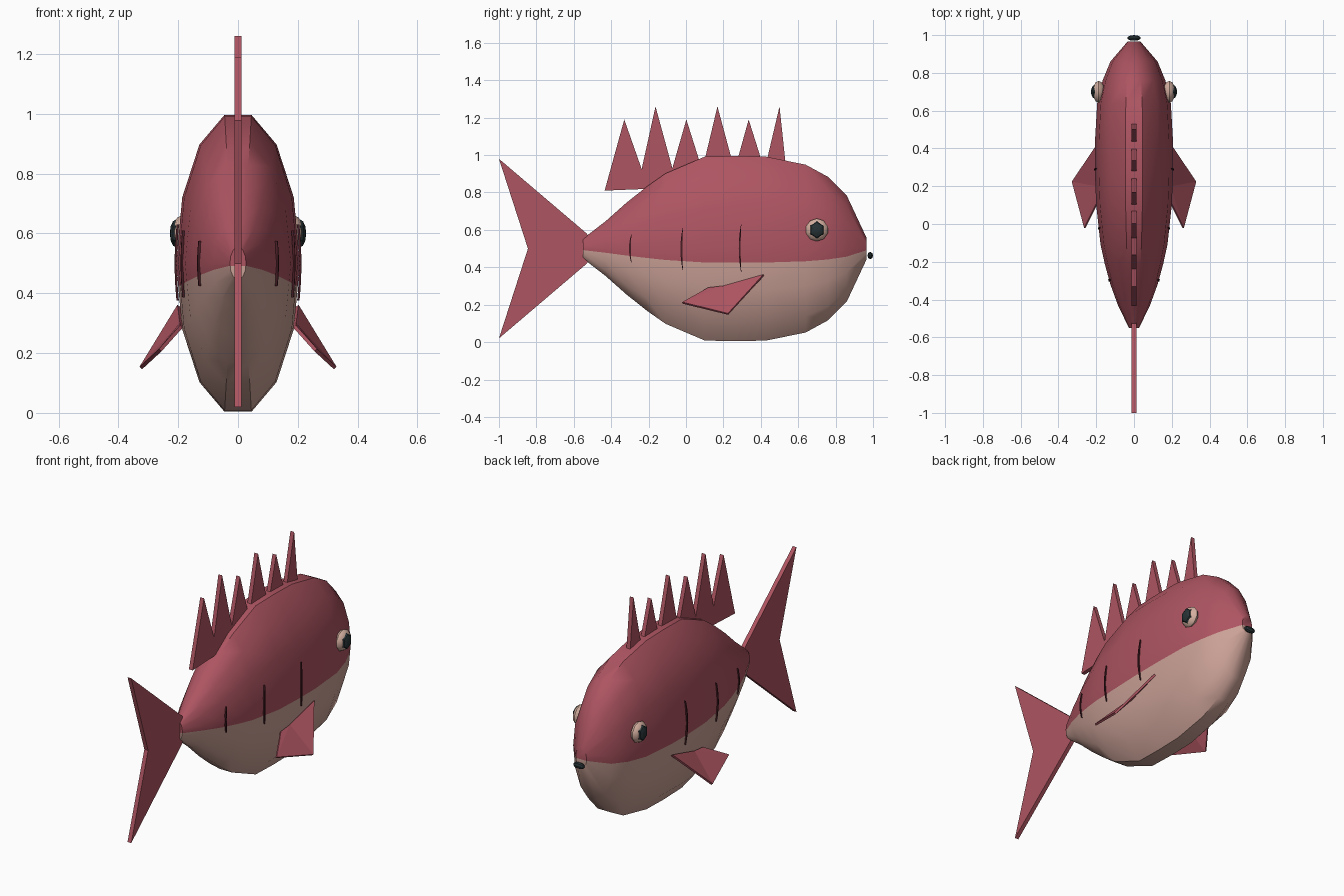
import bpy, bmesh, math
from mathutils import Vector

if "Cube" in bpy.data.objects:
    bpy.data.objects.remove(bpy.data.objects["Cube"])


def material(name, rgb):
    m = bpy.data.materials.new(name)
    m.diffuse_color = (*rgb, 1)
    m.use_nodes = True
    m.node_tree.nodes["Principled BSDF"].inputs["Base Color"].default_value = m.diffuse_color
    return m


RED = material("rose red", (0.42, 0.09, 0.12))
BELLY = material("pale belly", (0.60, 0.36, 0.31))
EYE = material("eye cream", (0.66, 0.43, 0.35))
DARK = material("near black", (0.02, 0.032, 0.035))
LINE = material("deep maroon", (0.06, 0.012, 0.018))


def mesh_object(name, verts, faces, *mats):
    me = bpy.data.meshes.new(name)
    me.from_pydata(verts, [], faces)
    bm = bmesh.new()
    bm.from_mesh(me)
    bmesh.ops.recalc_face_normals(bm, faces=bm.faces)
    bm.to_mesh(me)
    bm.free()
    ob = bpy.data.objects.new(name, me)
    bpy.context.collection.objects.link(ob)
    for m in mats:
        me.materials.append(m)
    return ob


def smooth(ob, angle):
    bpy.ops.object.select_all(action='DESELECT')
    ob.select_set(True)
    bpy.context.view_layer.objects.active = ob
    bpy.ops.object.shade_smooth_by_angle(angle=math.radians(angle))


# Body: 14-sided rings (y, half width, half height), with an extra pair of
# points on each ring where the back colour meets the belly colour
RINGS = [(-0.55, 0.027, 0.055), (-0.43, 0.085, 0.150), (-0.32, 0.125, 0.250),
         (-0.21, 0.155, 0.340), (-0.11, 0.177, 0.412), (0.10, 0.200, 0.504),
         (0.27, 0.207, 0.508), (0.43, 0.207, 0.504), (0.64, 0.195, 0.460),
         (0.76, 0.166, 0.393), (0.86, 0.125, 0.290), (0.965, 0.035, 0.060)]
MID = 0.5
SPLIT = 0.34
unit = [(math.sin(a), math.cos(a)) for a in
        [math.pi * (2 * i + 1) / 14 for i in range(14)]]
lower_x, lower_z = unit[4]
split_x, split_z = 1 + (lower_x - 1) * SPLIT, lower_z * SPLIT
unit = unit[:4] + [(split_x, split_z)] + unit[4:10] + [(-split_x, split_z)] + unit[10:]
n = len(unit)
verts = [(w * x, y, MID + h * z) for y, w, h in RINGS for x, z in unit]
faces = [(r * n + i, r * n + (i + 1) % n, (r + 1) * n + (i + 1) % n, (r + 1) * n + i)
         for r in range(len(RINGS) - 1) for i in range(n)]
last = (len(RINGS) - 1) * n
for start in (0, last):
    faces.append(tuple(start + i for i in range(4, 12)))
    faces.append(tuple(start + i for i in (11, 12, 13, 14, 15, 0, 1, 2, 3, 4)))
body = mesh_object("body", verts, faces, RED, BELLY)
for p in body.data.polygons:
    columns = [v % n for v in p.vertices]
    p.material_index = int(all(4 <= c <= 11 for c in columns))
smooth(body, 40)


def body_x(y, z):
    """Half width of the body at a given length and height."""
    for (y0, w0, h0), (y1, w1, h1) in zip(RINGS, RINGS[1:]):
        if y0 <= y <= y1:
            t = (y - y0) / (y1 - y0)
            w, h = w0 + (w1 - w0) * t, h0 + (h1 - h0) * t
            return w * math.sqrt(max(0, 1 - ((z - MID) / h) ** 2))


def flat_fin(name, outline, half):
    """Plate in the middle plane from a (y, z) outline."""
    k = len(outline)
    vs = [(s * half, y, z) for s in (-1, 1) for y, z in outline]
    fs = [tuple(range(k)), tuple(range(k, 2 * k))]
    fs += [(i, (i + 1) % k, k + (i + 1) % k, k + i) for i in range(k)]
    return mesh_object(name, vs, fs, RED)


# Tail and spiny dorsal fin
flat_fin("tail_fin", [(-1, 0.98), (-0.845, 0.5), (-1, 0.02),
                      (-0.53, 0.42), (-0.49, 0.5), (-0.53, 0.58)], 0.012)
flat_fin("dorsal_fin", [(-0.435, 0.81), (-0.33, 1.19), (-0.237, 0.925), (-0.163, 1.26),
                        (-0.073, 0.93), (0.002, 1.19), (0.087, 0.92), (0.168, 1.26),
                        (0.26, 0.92), (0.335, 1.19), (0.42, 0.92), (0.50, 1.26),
                        (0.535, 0.93), (0.4, 0.86), (0.0, 0.84), (-0.24, 0.818)], 0.012)


def ellipsoid(name, centre, size, segments, rings, mat, angle, axis='X'):
    bm = bmesh.new()
    bmesh.ops.create_uvsphere(bm, u_segments=segments, v_segments=rings, radius=1)
    for v in bm.verts:
        if axis == 'X':
            v.co = Vector((v.co.z, v.co.x, v.co.y))
        v.co = Vector(centre) + Vector([a * b for a, b in zip(v.co, size)])
    me = bpy.data.meshes.new(name)
    bm.to_mesh(me)
    bm.free()
    ob = bpy.data.objects.new(name, me)
    bpy.context.collection.objects.link(ob)
    me.materials.append(mat)
    smooth(ob, angle)


for side, s in (("right", 1), ("left", -1)):
    # Eyes
    ellipsoid(side + "_eye", (s * 0.187, 0.70, 0.60), (0.032, 0.061, 0.061), 10, 6, EYE, 40)
    ellipsoid(side + "_pupil", (s * 0.207, 0.70, 0.60), (0.021, 0.042, 0.047), 6, 6, DARK, 20)

    # Pectoral fins: folded plates
    fin = [(0.198, 0.415, 0.358), (0.325, 0.225, 0.15), (0.26, -0.02, 0.21),
           (0.19, 0.12, 0.288), (0.19, 0.20, 0.297)]
    ob = mesh_object(side + "_pectoral_fin", [(s * x, y, z) for x, y, z in fin],
                     [(4, 0, 1), (4, 1, 2), (4, 2, 3)], RED)
    mod = ob.modifiers.new("thickness", 'SOLIDIFY')
    mod.thickness = 0.012
    mod.offset = 0

    # Three slim curved lines along each flank
    for k, (y, low, high) in enumerate([(-0.30, 0.425, 0.575), (-0.025, 0.385, 0.61),
                                        (0.287, 0.375, 0.63)]):
        vs, steps = [], 6
        for i in range(steps + 1):
            t = i / steps
            z = low + (high - low) * t
            half = 0.001 + 0.004 * math.sin(math.pi * t)
            yc = y + 0.008 * (2 * t - 1) ** 2
            for dy, dx in ((-half, -0.003), (half, -0.003), (half, 0.005), (-half, 0.005)):
                vs.append((s * (body_x(yc + dy, z) + dx), yc + dy, z))
        fs = [(4 * i + j, 4 * i + (j + 1) % 4, 4 * i + 4 + (j + 1) % 4, 4 * i + 4 + j)
              for i in range(steps) for j in range(4)]
        fs += [(0, 1, 2, 3), tuple(4 * steps + j for j in range(4))]
        mesh_object(f"{side}_flank_line_{k + 1}", vs, fs, LINE)

# Mouth
ellipsoid("mouth", (0, 0.985, 0.463), (0.036, 0.015, 0.019), 8, 6, DARK, 20)
